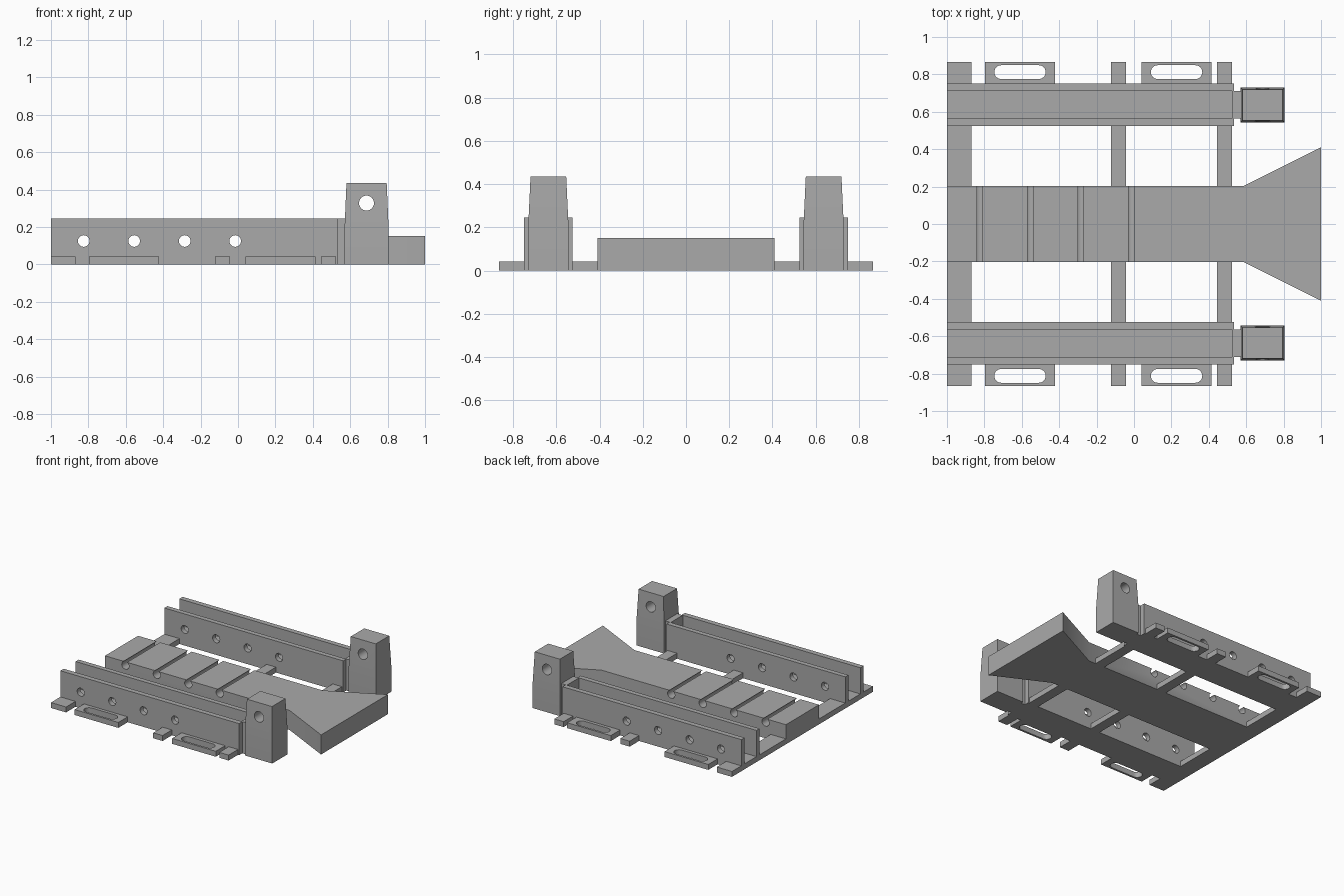
import bpy, bmesh, math

cube = bpy.data.objects.get("Cube")
if cube:
    bpy.data.objects.remove(cube, do_unlink=True)

grey = bpy.data.materials.new("plain_grey")
grey.use_nodes = True
grey.diffuse_color = (0.4, 0.4, 0.4, 1)
grey.node_tree.nodes["Principled BSDF"].inputs["Base Color"].default_value = (0.4, 0.4, 0.4, 1)

HOLE_X = [-0.825 + 0.27 * i for i in range(4)]
BASE = 0.042    # base plate thickness
WALL = 0.245    # rail wall height
DECK = 0.152    # centre block height


def loft(name, sections):
    """Closed solid through matching rings of points."""
    bm = bmesh.new()
    rings = [[bm.verts.new(p) for p in ring] for ring in sections]
    n = len(rings[0])
    for a, b in zip(rings, rings[1:]):
        for i in range(n):
            j = (i + 1) % n
            bm.faces.new((a[i], a[j], b[j], b[i]))
    bm.faces.new(rings[0][::-1])
    bm.faces.new(rings[-1])
    bmesh.ops.recalc_face_normals(bm, faces=bm.faces)
    mesh = bpy.data.meshes.new(name)
    bm.to_mesh(mesh)
    bm.free()
    mesh.materials.append(grey)
    obj = bpy.data.objects.new(name, mesh)
    bpy.context.collection.objects.link(obj)
    return obj


def prism(name, outline, z0, z1):
    return loft(name, [[(x, y, z) for x, y in outline] for z in (z0, z1)])


def rect(x0, x1, y0, y1):
    return [(x0, y0), (x1, y0), (x1, y1), (x0, y1)]


def box(name, x0, x1, y0, y1, z0, z1):
    return prism(name, rect(x0, x1, y0, y1), z0, z1)


def rod(x, z, r):
    """Cutter running across the whole width."""
    ring = [(x + r * math.cos(t), z + r * math.sin(t))
            for t in (math.tau * i / 32 for i in range(32))]
    return loft("cutter", [[(px, y, pz) for px, pz in ring] for y in (-1, 1)])


def slot(x0, x1, y, r):
    """Round-ended cutter for a mounting slot."""
    pts = []
    for cx, start in ((x1 - r, -math.pi / 2), (x0 + r, math.pi / 2)):
        for i in range(13):
            t = start + math.pi * i / 12
            pts.append((cx + r * math.cos(t), y + r * math.sin(t)))
    return prism("cutter", pts, -0.1, 0.2)


def cut(obj, cutters):
    for c in cutters:
        c.hide_render = True
        mod = obj.modifiers.new("hole", "BOOLEAN")
        mod.operation = "DIFFERENCE"
        mod.solver = "EXACT"
        mod.object = c
    bpy.context.view_layer.update()
    graph = bpy.context.evaluated_depsgraph_get()
    mesh = bpy.data.meshes.new_from_object(obj.evaluated_get(graph))
    obj.modifiers.clear()
    obj.data = mesh
    for c in cutters:
        bpy.data.objects.remove(c, do_unlink=True)
    # smooth the bores, keep the edges sharp
    bpy.ops.object.select_all(action="DESELECT")
    obj.select_set(True)
    bpy.context.view_layer.objects.active = obj
    bpy.ops.object.shade_smooth_by_angle(angle=math.radians(30))


# Cross bars tying the base together
for name, x0, x1 in (("rear_bar", -1, -0.87), ("middle_bar", -0.122, -0.042),
                     ("front_bar", 0.445, 0.525)):
    box(name, x0, x1, -0.865, 0.865, 0, BASE)

# Centre block with flared end, grooved by the cross bores
deck = prism("centre_block", [(-1, -0.203), (0.585, -0.203), (1, -0.41),
                              (1, 0.41), (0.585, 0.203), (-1, 0.203)], 0, DECK)
cut(deck, [rod(x, 0.125, 0.031) for x in HOLE_X])

for side, s in (("left", 1), ("right", -1)):
    def ys(a, b):
        return sorted((s * a, s * b))

    # Open channel rail: floor, drilled walls and end wall
    box(side + "_rail_floor", -1, 0.53, *ys(0.56, 0.715), 0, BASE)
    for part, a, b in (("inner", 0.525, 0.563), ("outer", 0.71, 0.75)):
        wall = box(f"{side}_{part}_wall", -1, 0.535, *ys(a, b), 0, WALL)
        cut(wall, [rod(x, 0.125, 0.031) for x in HOLE_X])
    box(side + "_rail_end", 0.525, 0.575, *ys(0.563, 0.71), 0, WALL)

    # Tapered post with a cross bore
    y0, y1 = ys(0.543, 0.73)
    lower = rect(0.57, 0.805, y0, y1)
    upper = rect(0.58, 0.795, y0 + 0.011, y1 - 0.011)
    post = loft(side + "_post", [[(x, y, z) for x, y in ring] for ring, z in
                                 ((lower, 0), (lower, 0.2), (upper, 0.435))])
    cut(post, [rod(0.687, 0.328, 0.04)])

    # Slotted mounting tabs
    for part, x0, x1 in (("rear", -0.797, -0.422), ("front", 0.04, 0.415)):
        tab = box(f"{side}_{part}_tab", x0, x1, *ys(0.74, 0.865), 0, BASE)
        cut(tab, [slot(x0 + 0.05, x1 - 0.05, s * 0.812, 0.037)])
